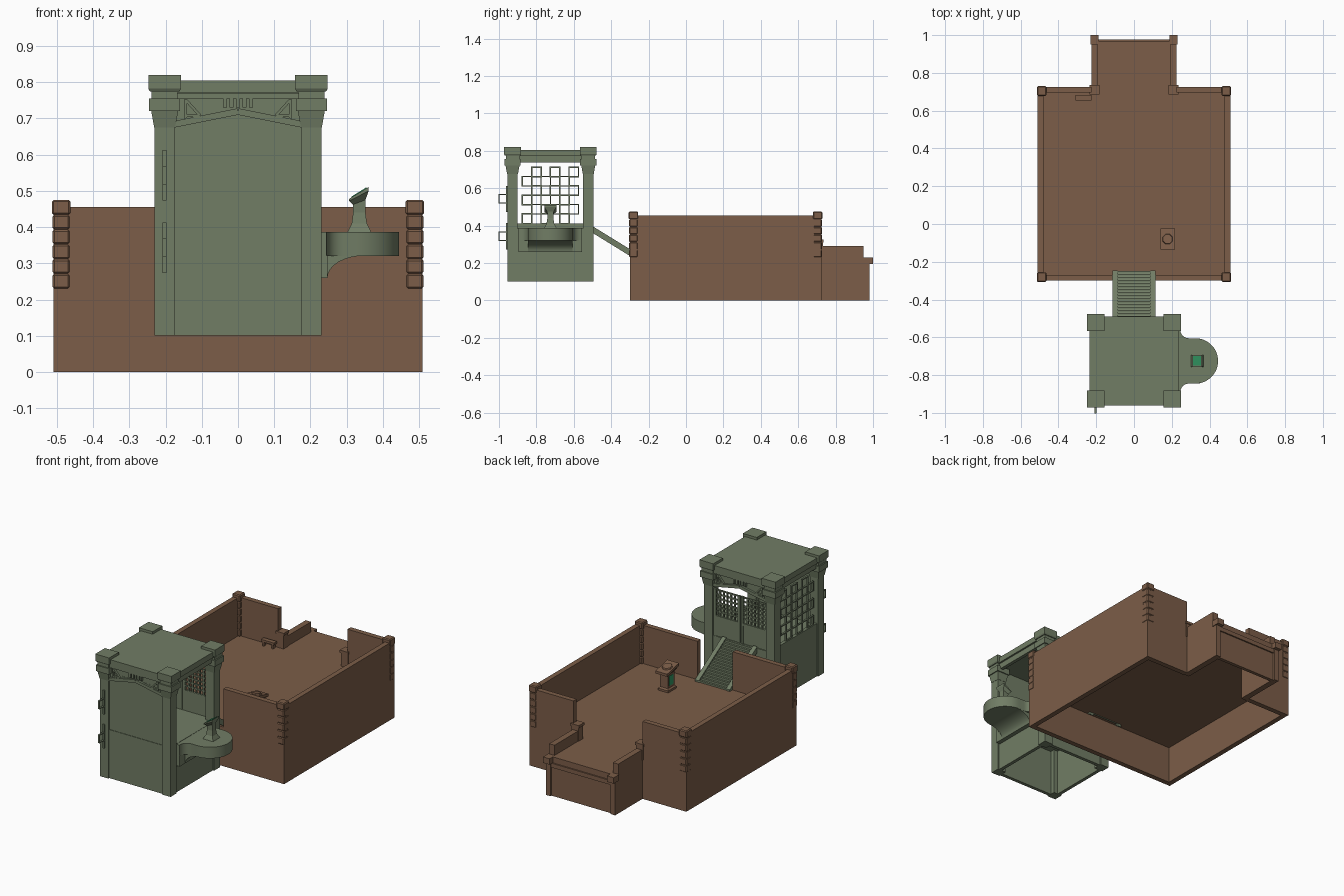
import bpy, bmesh, math
from mathutils import Vector

if "Cube" in bpy.data.objects:
    bpy.data.objects.remove(bpy.data.objects["Cube"])

def material(name, rgb):
    m = bpy.data.materials.new(name)
    m.diffuse_color = (*rgb, 1)
    m.use_nodes = True
    m.node_tree.nodes["Principled BSDF"].inputs["Base Color"].default_value = m.diffuse_color
    return m

BROWN = material("brown_stone", (0.20, 0.11, 0.065))
GREEN = material("green_stone", (0.165, 0.205, 0.13))
GLOW = material("green_screen", (0.03, 0.30, 0.12))

class Part:
    """Collects simple solids into one mesh object."""
    def __init__(self, name, mat):
        self.name, self.mat, self.bm = name, mat, bmesh.new()

    def loft(self, rings):
        vs = [[self.bm.verts.new(p) for p in r] for r in rings]
        n = len(vs[0])
        for a, b in zip(vs, vs[1:]):
            for i in range(n):
                self.bm.faces.new((a[i], a[(i + 1) % n], b[(i + 1) % n], b[i]))
        self.bm.faces.new(vs[0][::-1])
        self.bm.faces.new(vs[-1])

    def prism(self, pts, vec):
        self.loft([pts, [Vector(p) + Vector(vec) for p in pts]])

    def box(self, x0, x1, y0, y1, z0, z1):
        self.prism([(x0, y0, z0), (x1, y0, z0), (x1, y1, z0), (x0, y1, z0)], (0, 0, z1 - z0))

    def bar(self, a, b, t, y0, y1):
        """Slanted bar in the xz plane, from y0 to y1."""
        d = Vector((b[0] - a[0], b[1] - a[1])).normalized() * t / 2
        n = (-d.y, d.x)
        q = [(a[0] + n[0], a[1] + n[1]), (b[0] + n[0], b[1] + n[1]),
             (b[0] - n[0], b[1] - n[1]), (a[0] - n[0], a[1] - n[1])]
        self.prism([(x, y0, z) for x, z in q], (0, y1 - y0, 0))

    def ring_yz(self, x0, x1, y, z, h, t):
        """Square frame standing in the yz plane."""
        for s in (-1, 1):
            e = sorted((z + s * h, z + s * (h - t)))
            self.box(x0, x1, y - h, y + h, *e)
            e = sorted((y + s * h, y + s * (h - t)))
            self.box(x0, x1, *e, z - h + t, z + h - t)

    def done(self, bevel=0, smooth=False):
        bmesh.ops.recalc_face_normals(self.bm, faces=self.bm.faces)
        me = bpy.data.meshes.new(self.name)
        self.bm.to_mesh(me)
        self.bm.free()
        me.materials.append(self.mat)
        ob = bpy.data.objects.new(self.name, me)
        bpy.context.collection.objects.link(ob)
        if bevel:
            m = ob.modifiers.new("bevel", 'BEVEL')
            m.width, m.segments = bevel, 1
        if smooth:
            bpy.context.view_layer.objects.active = ob
            ob.select_set(True)
            bpy.ops.object.shade_smooth_by_angle(angle=math.radians(35))
            ob.select_set(False)

SIDES = (-1, 1)
def span(s, a, b):
    return sorted((s * a, s * b))

# ---------- brown courtyard ----------
FL, WT = 0.23, 0.455
p = Part("courtyard_walls", BROWN)
for s in SIDES:
    p.box(*span(s, 0.48, 0.51), -0.30, 0.725, 0, WT)
    p.box(*span(s, 0.115, 0.48), -0.30, -0.27, 0, WT)
    p.box(*span(s, 0.225, 0.48), 0.695, 0.725, 0, WT)
    p.box(*span(s, 0.19, 0.225), 0.70, 0.95, 0, 0.29)      # low side walls
p.box(-0.115, 0.115, -0.30, -0.27, 0, FL)
p.box(-0.225, 0.225, 0.95, 0.97, 0, FL)
p.done()

p = Part("courtyard_floor", BROWN)
p.box(-0.48, 0.48, -0.27, 0.695, FL - 0.01, FL)
p.box(-0.19, 0.19, 0.695, 0.95, FL - 0.01, FL)
p.done()

p = Part("corner_quoins", BROWN)
h = 0.245 / 6
for sx in SIDES:
    for y in (-0.281, 0.704):
        for i in range(6):
            g = 0.002 if i == 5 else 0
            p.box(*span(sx, 0.465 - g, 0.512 + g), y - 0.0235 - g, y + 0.0235 + g, FL + i * h, FL + (i + 1) * h)
p.done(bevel=0.005)

p = Part("landing_posts", BROWN)
for s in SIDES:
    p.box(*span(s, 0.195, 0.225), 0.955, 0.98, 0, 0.2)
    p.box(*span(s, 0.187, 0.23), 0.95, 1.0, 0.195, FL)
    p.box(*span(s, 0.187, 0.232), 0.69, 0.732, FL, 0.31)
    p.box(*span(s, 0.182, 0.236), 0.685, 0.736, 0.31, 0.325)
p.box(-0.195, 0.195, 0.965, 0.978, 0.17, 0.195)
p.done()

p = Part("small_bench", BROWN)
p.box(-0.31, -0.225, 0.655, 0.682, 0.255, 0.268)
for x in (-0.302, -0.243):
    p.box(x, x + 0.01, 0.658, 0.679, FL, 0.255)
p.done()

# ---------- courtyard console ----------
p = Part("courtyard_console", BROWN)
cx, cy = 0.178, -0.08
def square(x, y, hx, hy, z, tilt=0):
    return [(x - hx, y - hy, z - tilt), (x + hx, y - hy, z - tilt),
            (x + hx, y + hy, z + tilt), (x - hx, y + hy, z + tilt)]
p.loft([square(cx, cy, 0.033, 0.038, FL), square(cx, cy, 0.033, 0.038, 0.242),
        square(cx, cy, 0.025, 0.03, 0.25), square(cx, cy, 0.025, 0.03, 0.33),
        square(cx, cy, 0.038, 0.055, 0.345, -0.012), square(cx, cy, 0.038, 0.055, 0.36, -0.012)])
p.loft([[(cx + r * math.cos(math.tau * (i + .5) / 8), cy + r * math.sin(math.tau * (i + .5) / 8), z - 0.22 * r * math.sin(math.tau * (i + .5) / 8))
         for i in range(8)] for r, z in ((0.03, 0.358), (0.026, 0.367))])
p.done()
p = Part("courtyard_console_panel", GLOW)
p.box(cx - 0.027, cx - 0.025, cy - 0.018, cy + 0.018, 0.262, 0.32)
p.done()

# ---------- green tower ----------
CY, F = -0.725, 0.385
p = Part("tower_pillars", GREEN)
for sx in SIDES:
    for sy in SIDES:
        x, y = sx * 0.2025, CY + sy * 0.2025
        def sq(h, z): return square(x, y, h, h, z)
        p.loft([sq(0.0275, 0.1), sq(0.0275, 0.675)])
        p.loft([sq(0.029, 0.675), sq(0.037, 0.72)])
        p.loft([sq(0.043, 0.72), sq(0.043, 0.755)])
        p.loft([sq(0.036, 0.755), sq(0.036, 0.775)])
        p.loft([sq(0.041, 0.775), sq(0.045, 0.782), sq(0.045, 0.82)])
p.done()

p = Part("tower_walls", GREEN)
a, b = 0.175, 0.222
p.box(-a, a, CY - b, CY - b + 0.02, 0.1, F)                 # front lower
p.box(-a, a, CY - b + 0.003, CY - b + 0.02, F, 0.72)        # front upper
p.box(-a, a, CY + b - 0.02, CY + b, 0.1, F)                 # back lower
for s in SIDES:
    p.box(*span(s, b - 0.02, b), CY - a, CY + a, 0.1, F)    # side lower
    p.box(*span(s, 0.205, 0.225), CY - a, CY + a, 0.738, 0.765)
p.box(-b, -b + 0.02, CY - a, CY + a, F, 0.41)
p.box(-0.205, 0.205, CY - 0.205, CY + 0.205, F - 0.012, F)  # floor
p.done()

p = Part("tower_roof", GREEN)
p.box(-0.235, 0.235, CY - 0.235, CY + 0.235, 0.772, 0.805)
p.box(-0.225, 0.225, CY - 0.225, CY + 0.225, 0.76, 0.772)
p.done()

# gabled truss above front and back
p = Part("gable_truss", GREEN)
for s in SIDES:
    def ys(d0, d1): return sorted((CY + s * d0, CY + s * d1))
    y0, y1 = ys(0.205, 0.218)
    p.prism([(x, y0, z) for x, z in ((-0.175, 0.675), (0, 0.71), (0.175, 0.675), (0.175, 0.765), (-0.175, 0.765))], (0, y1 - y0, 0))
    y0, y1 = ys(0.216, 0.23)
    p.box(-0.17, 0.17, y0, y1, 0.755, 0.77)
    for m in SIDES:
        p.bar((m * 0.175, 0.684), (0, 0.719), 0.018, y0, y1)
        p.bar((m * 0.145, 0.752), (m * 0.105, 0.708), 0.008, y0, y1)
        p.bar((m * 0.145, 0.752), (m * 0.145, 0.70), 0.007, y0, y1)
        p.bar((m * 0.145, 0.708), (m * 0.105, 0.708), 0.007, y0, y1)
    for i in range(5):
        x = (i - 2) * 0.018
        p.box(x - 0.006, x + 0.006, y0, y1, 0.73, 0.757)
p.done()

# left side lattice of staggered squares
p = Part("left_lattice", GREEN)
for r in range(6):
    for k in range(3):
        p.ring_yz(-0.217, -0.207, -0.85 + 0.05 * (r % 2) + 0.1 * k, 0.437 + 0.05 * r, 0.029, 0.007)
p.done()

# back gate: two latticed leaves
p = Part("back_gate", GREEN)
y0, y1 = CY + 0.207, CY + 0.22
for s in SIDES:
    p.box(*span(s, 0.003, 0.018), y0, y1, F, 0.66)
    p.box(*span(s, 0.16, 0.175), y0, y1, F, 0.66)
    p.box(*span(s, 0.018, 0.16), y0, y1 - 0.004, F, 0.49)
    p.box(*span(s, 0.018, 0.16), y0, y1, 0.49, 0.505)
    for i in range(1, 6):
        x = s * (0.018 + 0.142 * i / 6)
        p.box(x - 0.004, x + 0.004, y0, y1 - 0.004, 0.505, 0.655)
    for i in range(1, 7):
        z = 0.505 + 0.025 * i
        p.box(*span(s, 0.018, 0.16), y0 + 0.001, y1 - 0.005, z - 0.004, z + 0.004)
p.done()

# hanging brackets on the front
p = Part("front_brackets", GREEN)
for z in (0.343, 0.543):
    p.box(-0.208, -0.198, -0.962, -0.953, z - 0.07, z + 0.07)
    p.ring_yz(-0.208, -0.198, -0.977, z, 0.025, 0.005)
p.done()

# ---------- balcony ----------
p = Part("balcony", GREEN)
half = [(0.225, 0.17), (0.245, 0.17)]
half += [(0.29 - 0.045 * math.cos(t), 0.165 - 0.045 * math.sin(t)) for t in (math.pi / 2 * i / 6 for i in range(7))]
half += [(0.325 + 0.12 * math.sin(t), 0.12 * math.cos(t)) for t in (math.pi / 2 * i / 12 for i in range(12))]
outline = half + [(0.445, 0)] + [(x, -y) for x, y in reversed(half)]
p.prism([(x, CY + y, 0.32) for x, y in outline], (0, 0, F + 0.001 - 0.32))
p.box(0.222, 0.247, CY - 0.17, CY + 0.17, 0.26, 0.322)
curve = [(0.35 - 0.103 * math.cos(t), 0.26 + 0.061 * math.sin(t)) for t in (math.pi / 2 * i / 8 for i in range(9))]
p.prism([(x, CY - 0.119, z) for x, z in [(0.23, 0.321), (0.23, 0.26)] + curve], (0, 0.238, 0))
p.done(smooth=True)

p = Part("balcony_pedestal", GREEN)
secs = [(0.302, 0.368, F, F, 0.033), (0.305, 0.365, 0.392, 0.392, 0.03), (0.314, 0.356, 0.41, 0.41, 0.021),
        (0.318, 0.352, 0.44, 0.44, 0.016), (0.317, 0.352, 0.462, 0.475, 0.017),
        (0.307, 0.361, 0.472, 0.5, 0.032), (0.307, 0.361, 0.478, 0.511, 0.032)]
p.loft([[(x0, CY - h, z0), (x1, CY - h, z1), (x1, CY + h, z1), (x0, CY + h, z0)] for x0, x1, z0, z1, h in secs])
p.done()
p = Part("balcony_screen", GLOW)
p.prism([(0.313, CY - 0.025, 0.481), (0.355, CY - 0.025, 0.507), (0.355, CY + 0.025, 0.507), (0.313, CY + 0.025, 0.481)], (0, 0, 0.003))
p.done()

# ---------- ramp between tower and courtyard ----------
p = Part("ramp", GREEN)
A, B = (-0.50, 0.395), (-0.245, 0.238)
def slope(x0, x1, top, bottom, e=0):
    p.prism([(x0, A[0], A[1] + top), (x0, B[0], B[1] + top), (x0, B[0], B[1] + bottom), (x0, A[0], A[1] + bottom)], (x1 - x0, 0, 0))
slope(-0.09, 0.09, -0.012, -0.024)
for s in SIDES:
    slope(*span(s, 0.088, 0.113), 0.002, -0.034)
for i in range(16):
    t = (i + 0.5) / 16
    y, z = A[0] + t * (B[0] - A[0]), A[1] + t * (B[1] - A[1])
    p.box(-0.09, 0.09, y - 0.005, y + 0.005, z - 0.016, z - 0.003)
p.done()
